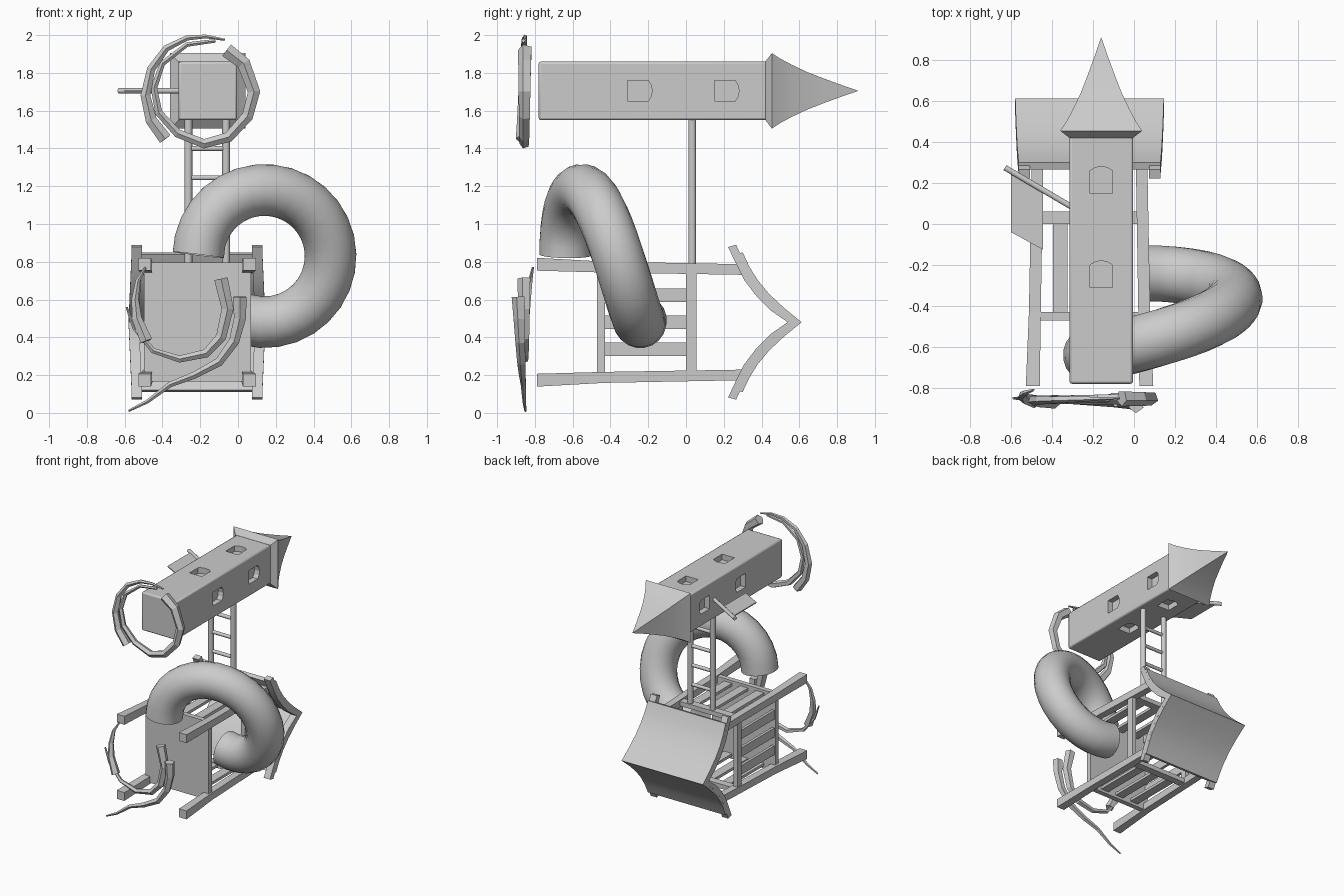
import bpy, bmesh, math
from mathutils import Vector

if "Cube" in bpy.data.objects:
    bpy.data.objects.remove(bpy.data.objects["Cube"])


def make(name, verts, faces, smooth=None):
    me = bpy.data.meshes.new(name)
    me.from_pydata(verts, [], faces)
    bm = bmesh.new()
    bm.from_mesh(me)
    bmesh.ops.recalc_face_normals(bm, faces=bm.faces)
    bm.to_mesh(me)
    bm.free()
    ob = bpy.data.objects.new(name, me)
    bpy.context.collection.objects.link(ob)
    if smooth:
        shade(ob, smooth)
    return ob


def shade(ob, angle):
    bpy.ops.object.select_all(action='DESELECT')
    ob.select_set(True)
    bpy.context.view_layer.objects.active = ob
    bpy.ops.object.shade_smooth_by_angle(angle=math.radians(angle))


def loft(name, rings, caps=True, smooth=None):
    """Skin a list of equal-length vertex rings."""
    n = len(rings[0])
    verts = [v for r in rings for v in r]
    faces = [(i*n+j, i*n+(j+1) % n, (i+1)*n+(j+1) % n, (i+1)*n+j)
             for i in range(len(rings)-1) for j in range(n)]
    if caps:
        faces += [tuple(range(n)), tuple(range(len(verts)-n, len(verts)))]
    return make(name, verts, faces, smooth)


def sq(x, y, z, h):
    """Square ring facing along y."""
    return [(x-h, y, z-h), (x+h, y, z-h), (x+h, y, z+h), (x-h, y, z+h)]


def box(name, x0, x1, y0, y1, z0, z1):
    return loft(name, [[(x0, y, z0), (x1, y, z0), (x1, y, z1), (x0, y, z1)] for y in (y0, y1)])


def tube(name, pts, radii, sides, caps=True, smooth=None):
    """Round section swept along a path, with a radius at each point."""
    pts = [Vector(p) for p in pts]
    rings = []
    for i, p in enumerate(pts):
        t = (pts[min(i+1, len(pts)-1)] - pts[max(i-1, 0)]).normalized()
        ref = Vector((0, 1, 0)) if abs(t.y) < 0.9 else Vector((0, 0, 1))
        u = (ref - t*ref.dot(t)).normalized()
        w = t.cross(u)
        rings.append([tuple(p + radii[i]*(u*math.cos(a) + w*math.sin(a)))
                      for a in [2*math.pi*(k+0.5)/sides for k in range(sides)]])
    return loft(name, rings, caps, smooth)


# Square tower lying along y, with recessed arched windows
TX, TZ = -0.16, 1.705
tower = loft("tower", [sq(TX, y, TZ, 0.155) for y in (-0.78, 0.43)])
bev = tower.modifiers.new("bevel", 'BEVEL')
bev.width, bev.segments = 0.012, 2
arch = [(-0.055, -0.065), (0.055, -0.065), (0.055, 0.045), (0.03, 0.06),
        (0, 0.066), (-0.03, 0.06), (-0.055, 0.045)]
cv, cf = [], []
for k in range(4):
    c, s = round(math.cos(k*math.pi/2)), round(math.sin(k*math.pi/2))
    for yc in (-0.245, 0.215):
        b, n = len(cv), len(arch)
        for d in (0.11, 0.2):
            cv += [(TX + a*c + d*s, yc+y, TZ - a*s + d*c) for a, y in arch]
        cf += [tuple(range(b, b+n)), tuple(range(b+n, b+2*n))]
        cf += [(b+j, b+(j+1) % n, b+n+(j+1) % n, b+n+j) for j in range(n)]
cutter = make("window_cutter", cv, cf)
cutter.hide_render = True
cutter.hide_set(True)
boo = tower.modifiers.new("windows", 'BOOLEAN')
boo.operation, boo.object, boo.solver = 'DIFFERENCE', cutter, 'EXACT'
shade(tower, 35)

# Concave four-sided spire
loft("spire", [sq(TX, y, TZ, h) for y, h in
     [(0.42, 0.155), (0.455, 0.2), (0.5, 0.17), (0.56, 0.138), (0.64, 0.1),
      (0.73, 0.065), (0.82, 0.032), (0.91, 0.001)]], smooth=35)

# Flag and pole
tube("flag_pole", [(-0.29, 0.075, TZ), (-0.63, 0.275, TZ)], [0.015]*2, 8, smooth=50)
flag = [(-0.6, 0.255), (-0.6, -0.04), (-0.445, -0.125), (-0.445, 0.165)]
loft("flag", [[(x, y, TZ+d) for x, y in flag] for d in (-0.004, 0.004)])

# Ladder bridge between tower and fort
for x in (-0.263, -0.063):
    tube("ladder_rail", [(x, 0.033, 0.76), (x, 0.033, 1.56)], [0.021]*2, 10, smooth=50)
for i in range(4):
    z = 1.4 - 0.155*i
    tube("ladder_rung", [(-0.263, 0.033, z), (-0.063, 0.033, z)], [0.014]*2, 8, smooth=50)

# Fort posts, bent outward at the feet
FX, FZ = -0.217, 0.48
for sx in (-1, 1):
    for sz in (-1, 1):
        loft("fort_post", [sq(FX+sx*dx, y, FZ+sz*dz, h) for y, dx, dz, h in
             [(-0.79, 0.277, 0.307, 0.034), (-0.43, 0.267, 0.292, 0.029), (0.3, 0.254, 0.279, 0.028)]])

# Fort floor
box("floor", FX-0.275, FX+0.285, -0.47, -0.43, 0.165, 0.795)

# Rails around the fort, slats on three sides
for y0 in (-0.47, 0.0):
    for s in (-1, 1):
        x, z = FX + s*0.262, FZ + s*0.285
        box("side_rail", x-0.018, x+0.018, y0, y0+0.055 if y0 == 0 else -0.43, 0.22, 0.76)
        box("end_rail", FX-0.25, FX+0.25, y0, y0+0.06 if y0 == 0 else -0.43, z-0.018, z+0.018)
for i in (-1, 0, 1):
    d = i*0.143
    box("side_slat", FX-0.272, FX-0.25, -0.44, 0.01, FZ+d-0.036, FZ+d+0.036)
    for s in (-1, 1):
        z = FZ + s*0.283
        box("end_slat", FX+d-0.036, FX+d+0.036, -0.44, 0.01, z-0.011, z+0.011)


# Curved gable roof with bargeboards
def gable(name, prof, xs, t, smooth=None):
    full = [(y, dz) for y, dz in prof] + [(y, -dz) for y, dz in reversed(prof[:-1])]
    rings = []
    for y, dz in full:
        k = 1 - abs(dz)/0.4
        x0, x1 = (FX + x + math.copysign(0.018*k, x) for x in xs)
        z = FZ + dz
        zi = z - math.copysign(0.012, dz) if dz else z
        rings.append([(x0, y, z), (x1, y, z), (x1, y-t, zi), (x0, y-t, zi)])
    return loft(name, rings, smooth=smooth)


gable("roof", [(0.3, 0.37), (0.335, 0.295), (0.38, 0.222), (0.44, 0.15), (0.52, 0.075), (0.612, 0)],
      (-0.345, 0.345), 0.035, 30)
board = [(0.265, 0.41), (0.305, 0.325), (0.35, 0.235), (0.415, 0.15), (0.49, 0.075), (0.58, 0)]
for xs in ((-0.345, -0.29), (0.29, 0.345)):
    gable("bargeboard", board, xs, 0.042, 30)

# Spiral tube slide
path = []
for i in range(25):
    f = i/24
    a = math.radians(-105 + 284*f)
    path.append((0.14 + 0.35*math.cos(a), -0.44 + 0.2*math.cos(math.pi*f), 0.83 + 0.35*math.sin(a)))
tube("tube_slide", path, [0.138]*25, 20, caps=False, smooth=40)


# Tapering vines around the feet, given as (x, z) points
def vine(pts, y0, y1, r0, r1):
    n = len(pts)-1
    f = [i/n for i in range(n+1)]
    tube("vine", [(x, y0+(y1-y0)*k, z) for (x, z), k in zip(pts, f)],
         [r0+(r1-r0)*k for k in f], 5)


vine([(-0.06, 1.92), (0.03, 1.85), (0.085, 1.7), (0.05, 1.57), (-0.05, 1.46), (-0.18, 1.425),
      (-0.32, 1.48), (-0.42, 1.59), (-0.445, 1.72), (-0.40, 1.85), (-0.27, 1.95), (-0.12, 1.97)],
     -0.85, -0.86, 0.04, 0.01)
vine([(-0.385, 1.45), (-0.46, 1.55), (-0.49, 1.68), (-0.46, 1.82), (-0.38, 1.93),
      (-0.27, 1.985), (-0.17, 1.993), (-0.07, 1.975)], -0.865, -0.85, 0.036, 0.006)
vine([(-0.09, 0.71), (-0.055, 0.55), (-0.09, 0.4), (-0.17, 0.315), (-0.31, 0.285),
      (-0.45, 0.33), (-0.55, 0.45), (-0.59, 0.56)], -0.855, -0.85, 0.038, 0.006)
vine([(-0.485, 0.38), (-0.535, 0.5), (-0.545, 0.6), (-0.53, 0.7), (-0.49, 0.77)],
     -0.865, -0.81, 0.034, 0.006)
vine([(0.01, 0.615), (0.01, 0.5), (-0.02, 0.38), (-0.1, 0.27), (-0.23, 0.2), (-0.36, 0.15),
      (-0.48, 0.06), (-0.58, 0.01)], -0.885, -0.85, 0.038, 0.006)
